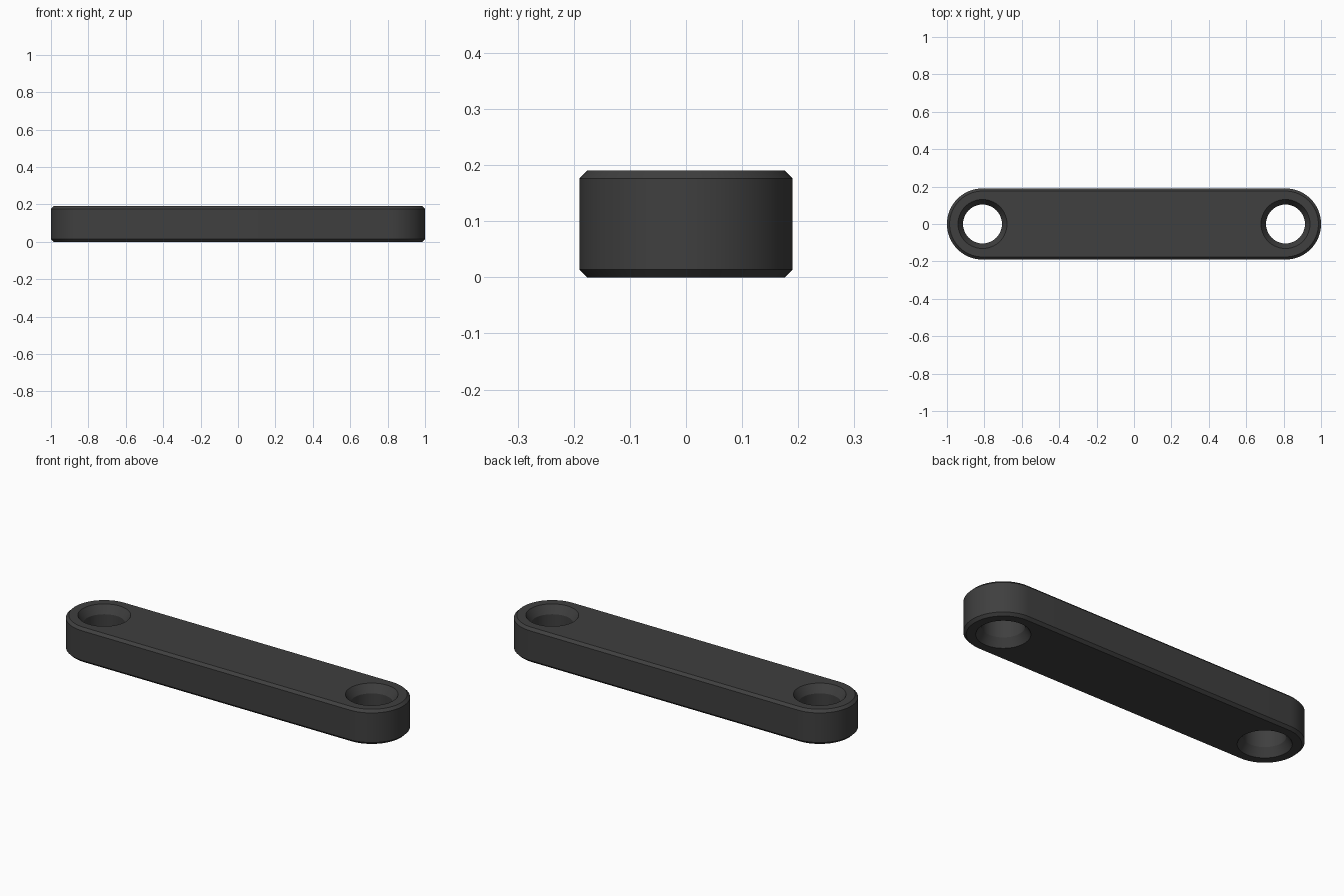
import bpy, bmesh, math

if "Cube" in bpy.data.objects:
    bpy.data.objects.remove(bpy.data.objects["Cube"])

R, H, CH = 0.19, 0.19, 0.014      # end radius, thickness, edge chamfer
CX = 1 - R                        # hole centre distance
HOLE, RIM, SINK = 0.104, 0.131, 0.044
SEG = 48                          # segments per half circle


def ring(bm, points, z):
    return [bm.verts.new((x, y, z)) for x, y in points]


def capsule(r):
    """Stadium outline, both ends centred on the holes."""
    pts = []
    for side in (1, -1):
        for i in range(SEG + 1):
            a = -math.pi / 2 + math.pi * i / SEG
            pts.append((side * (CX + r * math.cos(a)), side * r * math.sin(a)))
    return pts


def circle(cx, r):
    n = SEG * 2
    return [(cx + r * math.cos(2 * math.pi * i / n), r * math.sin(2 * math.pi * i / n))
            for i in range(n)]


def loft(bm, rings):
    for a, b in zip(rings, rings[1:]):
        n = len(a)
        for i in range(n):
            j = (i + 1) % n
            bm.faces.new((a[i], a[j], b[j], b[i]))


def edges_of(bm, loop):
    return [bm.edges.get((loop[i], loop[(i + 1) % len(loop)])) for i in range(len(loop))]


bm = bmesh.new()

# Outer wall with chamfered top and bottom edges
outer = [ring(bm, capsule(r), z) for r, z in
         ((R - CH, 0), (R, CH), (R, H - CH), (R - CH, H))]
loft(bm, outer)

# Countersunk through holes
holes = []
for cx in (-CX, CX):
    rings = [ring(bm, circle(cx, r), z) for r, z in
             ((RIM, 0), (HOLE, SINK), (HOLE, H - SINK), (RIM, H))]
    loft(bm, rings)
    holes.append(rings)

# Flat top and bottom around the holes
for k in (0, -1):
    edges = edges_of(bm, outer[k])
    for rings in holes:
        edges += edges_of(bm, rings[k])
    bmesh.ops.triangle_fill(bm, use_beauty=True, use_dissolve=False, edges=edges)

bmesh.ops.recalc_face_normals(bm, faces=bm.faces)
mesh = bpy.data.meshes.new("link_bar")
bm.to_mesh(mesh)
bm.free()

bar = bpy.data.objects.new("link_bar", mesh)
bpy.context.collection.objects.link(bar)
mat = bpy.data.materials.new("dark grey")
mat.diffuse_color = (0.05, 0.05, 0.05, 1)
mat.use_nodes = True
mat.node_tree.nodes["Principled BSDF"].inputs["Base Color"].default_value = mat.diffuse_color
mesh.materials.append(mat)

bpy.context.view_layer.objects.active = bar
bar.select_set(True)
bpy.ops.object.shade_smooth_by_angle(angle=math.radians(25))
